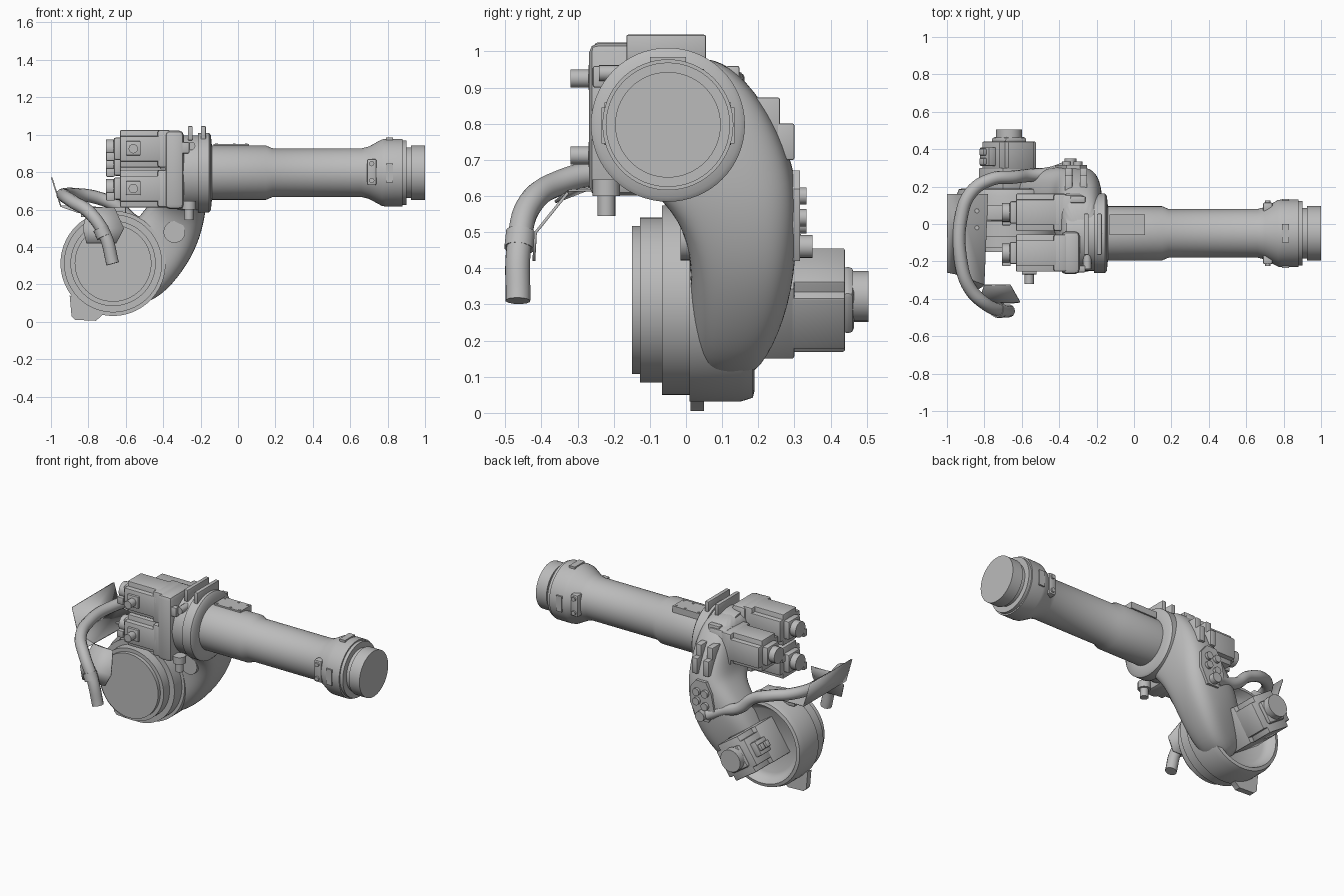
import bpy, bmesh, math
from mathutils import Vector, Matrix

old = bpy.data.objects.get("Cube")
if old:
    bpy.data.objects.remove(old, do_unlink=True)

grey = bpy.data.materials.new("cast_grey")
grey.use_nodes = True
grey.diffuse_color = (0.5, 0.5, 0.5, 1)
grey.node_tree.nodes["Principled BSDF"].inputs["Base Color"].default_value = (0.5, 0.5, 0.5, 1)

# Matrices that turn local z to the wanted axis
AXIS = {"x": Matrix.Rotation(math.pi / 2, 4, "Y"),
        "y": Matrix.Rotation(-math.pi / 2, 4, "X"),
        "z": Matrix.Identity(4)}


def finish(name, bm, angle=35, subsurf=0):
    bmesh.ops.recalc_face_normals(bm, faces=bm.faces)
    mesh = bpy.data.meshes.new(name)
    bm.to_mesh(mesh)
    bm.free()
    mesh.materials.append(grey)
    ob = bpy.data.objects.new(name, mesh)
    bpy.context.collection.objects.link(ob)
    if subsurf:
        mod = ob.modifiers.new("Subdivision", "SUBSURF")
        mod.levels = mod.render_levels = subsurf
    bpy.ops.object.select_all(action="DESELECT")
    ob.select_set(True)
    bpy.context.view_layer.objects.active = ob
    bpy.ops.object.shade_smooth_by_angle(angle=math.radians(angle))
    return ob


def box(name, x, y, z, bevel=0.0, rot=None):
    """Box from three (min, max) ranges, optionally rotated about its centre."""
    bm = bmesh.new()
    bmesh.ops.create_cube(bm, size=1)
    bmesh.ops.scale(bm, vec=(x[1] - x[0], y[1] - y[0], z[1] - z[0]), verts=bm.verts)
    if bevel:
        bmesh.ops.bevel(bm, geom=bm.edges[:], offset=bevel, segments=2, affect="EDGES", profile=0.5)
    if rot:
        bm.transform(rot)
    bm.transform(Matrix.Translation((sum(x) / 2, sum(y) / 2, sum(z) / 2)))
    return finish(name, bm)


def skin(bm, rings):
    loops = [[bm.verts.new(p) for p in ring] for ring in rings]
    n = len(loops[0])
    for a, b in zip(loops, loops[1:]):
        for i in range(n):
            bm.faces.new((a[i], a[(i + 1) % n], b[(i + 1) % n], b[i]))
    bm.faces.new(loops[0])
    bm.faces.new(loops[-1])


def lathe(name, axis, centre, profile, n=48):
    """Turned part from (position along axis, radius) pairs."""
    bm = bmesh.new()
    skin(bm, [[(r * math.cos(math.tau * i / n), r * math.sin(math.tau * i / n), t)
               for i in range(n)] for t, r in profile])
    bm.transform(Matrix.Translation(centre) @ AXIS[axis])
    return finish(name, bm)


def rod(name, axis, centre, length, r, n=20):
    return lathe(name, axis, centre, [(0, r), (length, r)], n)


def prism(name, points, y0, y1):
    """Outline in x and z, extruded along y."""
    bm = bmesh.new()
    skin(bm, [[(x, y, z) for x, z in points] for y in (y0, y1)])
    return finish(name, bm)


# Forearm tube with flared wrist and end disc
AY, AZ = -0.05, 0.797
lathe("forearm_tube", "x", (0, AY, AZ),
      [(-.2, .145), (.15, .145), (.185, .13), (.66, .13), (.7, .14), (.77, .178), (.79, .181), (.88, .181),
       (.88, .172), (.9, .172), (.9, .145)], 64)
lathe("wrist_disc", "x", (0, AY, AZ), [(.89, .135), (.925, .135), (.925, .146), (1, .146)], 64)
lathe("head_housing", "x", (0, AY, AZ),
      [(-.36, .19), (-.3, .2), (-.215, .2), (-.215, .213), (-.155, .213), (-.145, .2), (-.14, .15)], 64)
box("forearm_top_plate", (-.13, .06), (-.06, .05), (.91, .951))
for sx in (-.115, -.02, .045):
    for sy in (-.045, .035):
        rod("plate_screw", "z", (sx, sy, .94), .014, .007, 8)
for s, tag in ((-1, "front"), (1, "back")):
    y = AY + s * .14
    box("wrist_bumper_" + tag, (.69, .74), (y - .025, y + .025), (.73, .87), .008)
    for dz in (-.045, .045):
        rod("bumper_knob_" + tag, "y", (.715, y - .035, .8 + dz), .07, .014, 12)
    y = AY + s * .176
    box("wrist_plate_" + tag, (.79, .83), (y - .008, y + .008), (.745, .845))
box("wrist_plate_top", (.79, .83), (-.1, 0), (.96, .985))

# Cast lower arm, lofted through rounded sections: left end, right end, depth range
sections = [((-.72, .2), (-.58, .08), (.03, .18)),
            ((-.65, .35), (-.44, .11), (.015, .24)),
            ((-.58, .5), (-.32, .23), (.01, .295)),
            ((-.5, .6), (-.225, .38), (.01, .31)),
            ((-.45, .66), (-.18, .53), (-.04, .31)),
            ((-.43, .71), (-.165, .65), (-.17, .3)),
            ((-.42, .81), (-.165, .8), (-.22, .25)),
            ((-.4, .92), (-.18, .92), (-.2, .17)),
            ((-.37, .99), (-.2, .99), (-.15, .08))]


def power(v, p=.65):
    return math.copysign(abs(v) ** p, v)


rings = []
for left, right, (y0, y1) in sections:
    a, b = Vector((left[0], 0, left[1])), Vector((right[0], 0, right[1]))
    ring = []
    for i in range(20):
        t = math.tau * i / 20
        p = (a + b) / 2 + (b - a) / 2 * power(math.cos(t))
        p.y = (y0 + y1) / 2 + (y1 - y0) / 2 * power(math.sin(t))
        ring.append(p)
    rings.append(ring)
bm = bmesh.new()
skin(bm, rings)
finish("lower_arm_casting", bm, 60, 2)

# Shoulder drum with stepped front discs and dished back
HX, HZ = -.668, .312
lathe("shoulder_drum", "y", (HX, 0, HZ),
      [(-.15, .205), (-.127, .205), (-.127, .228), (-.066, .228), (-.066, .262), (.01, .262), (.01, .281),
       (.15, .281), (.185, .27), (.19, .25), (.15, .23), (.13, .2)], 72)
prism("stop_lug", [(-.9, .14), (-.89, .03), (-.87, .01), (-.76, .005), (-.72, .04), (-.66, .06)], .012, .05)
rod("side_port", "y", (-.34, -.015, .48), .1, .058, 32)

# Shoulder motor, turned about its shaft
turn = Matrix.Rotation(math.radians(34), 4, "Y")


def shoulder_box(name, u, y, w, bevel=0.006):
    c = turn @ Vector((sum(u) / 2, 0, sum(w) / 2)) + Vector((HX, 0, HZ))
    hu, hw = (u[1] - u[0]) / 2, (w[1] - w[0]) / 2
    box(name, (c.x - hu, c.x + hu), y, (c.z - hw, c.z + hw), bevel, turn)


shoulder_box("shoulder_motor_flange", (-.118, .118), (.1, .3), (-.118, .118))
shoulder_box("shoulder_motor_body_wide", (-.118, .118), (.29, .44), (-.085, .085))
shoulder_box("shoulder_motor_body_tall", (-.085, .085), (.29, .44), (-.118, .118))
shoulder_box("shoulder_motor_cap", (-.07, .07), (.43, .465), (-.07, .07), .015)
rod("shoulder_motor_end", "y", (HX, .46, HZ + .01), .045, .07, 24)
shoulder_box("shoulder_connector_base", (-.16, -.1), (.31, .41), (-.045, .045))
for y in (.335, .385):
    shoulder_box("shoulder_connector", (-.18, -.15), (y - .018, y + .018), (-.02, .02))


# Head motors: y, z of the shaft
def head_motor(name, y, z, front):
    h = .1
    box(name + "_flange", (-.43, -.36), (y - h, y + h), (z - h, z + h), .012)
    box(name + "_wide", (-.63, -.4), (y - h, y + h), (z - .068, z + .068), .006)
    box(name + "_tall", (-.63, -.4), (y - .068, y + .068), (z - h, z + h), .006)
    box(name + "_cap", (-.665, -.62), (y - .06, y + .06), (z - .06, z + .06), .012)
    rod(name + "_end", "x", (-.705, y, z), .06, .05, 24)
    box(name + "_lug", (-.705, -.66), (y - .07, y - .035), (z - .065, z - .02), .005)
    if front:
        box(name + "_connector_base", (-.6, -.52), (y - h - .015, y - .08), (z - .035, z + .04), .005)
        rod(name + "_connector", "y", (-.56, y - h - .065, z), .06, .025, 16)


head_motor("upper_motor", -.155, .925, True)
head_motor("lower_motor", -.155, .712, True)
head_motor("inner_motor", .062, .84, False)
box("motor_mount", (-.39, -.29), (-.268, -.04), (.602, 1.022), .025)
box("inner_motor_mount", (-.39, -.26), (-.06, .162), (.72, .95), .03)

# Lifting rails and fittings on the head
for x in (-.255, -.185):
    box("lifting_rail", (x - .013, x + .013), (-.165, .055), (.97, 1.046), .005)
for y in (-.24, .13):
    box("head_bracket", (-.34, -.26), (y - .018, y + .018), (.9, .96), .006)
rod("head_fitting", "z", (-.262, -.22, .545), .1, .025, 16)
rod("head_fitting_collar", "z", (-.262, -.22, .6), .045, .038, 16)
rod("head_front_plug", "y", (-.25, -.24, .94), .08, .022, 16)

# Service plate and plugs on the back of the casting
prism("service_plate", [(-.42, .5), (-.38, .42), (-.3, .42), (-.25, .52), (-.25, .62), (-.29, .67), (-.36, .67),
                        (-.4, .6)], .27, .315)
for x, z in ((-.3, .6), (-.36, .6), (-.3, .54), (-.36, .52)):
    rod("service_plug", "y", (x, .3, z), .033, .024, 12)
rod("cable_outlet", "y", (-.34, .29, .46), .06, .032, 16)
for x in (-.35, -.27):
    box("back_bracket", (x - .02, x + .02), (.14, .26), (.74, .872), .005)
    box("back_bracket_step", (x - .02, x + .02), (.22, .3), (.7, .8), .005)


# Cable hose
def tube(name, points, r):
    curve = bpy.data.curves.new(name, "CURVE")
    curve.dimensions = "3D"
    curve.bevel_depth = r
    curve.bevel_resolution = 4
    curve.use_fill_caps = True
    curve.resolution_u = 8
    s = curve.splines.new("BEZIER")
    s.bezier_points.add(len(points) - 1)
    for bp, p in zip(s.bezier_points, points):
        bp.co = p
        bp.handle_left_type = bp.handle_right_type = "AUTO"
    curve.materials.append(grey)
    bpy.context.collection.objects.link(bpy.data.objects.new(name, curve))


tube("cable_hose", [(-.36, .3, .46), (-.45, .27, .5), (-.56, .26, .54), (-.65, .25, .62), (-.76, .24, .665),
                    (-.87, .17, .68), (-.925, .03, .68), (-.925, -.2, .67), (-.88, -.34, .64),
                    (-.79, -.43, .58), (-.71, -.462, .46), (-.67, -.465, .31)], .035)
tube("hose_cuff", [(-.735, -.457, .5), (-.715, -.462, .455)], .042)

# Bent hose bracket made of sheet
bm = bmesh.new()
sheet = [[(-1, .16, .77), (-1, -.26, .77), (-.95, -.27, .615), (-.95, .16, .615)],
         [(-.95, .16, .615), (-.95, -.27, .615), (-.8, -.33, .612), (-.78, .16, .612)],
         [(-.95, -.27, .615), (-.85, -.36, .58), (-.8, -.33, .612)],
         [(-.8, -.33, .612), (-.83, -.42, .5), (-.61, -.42, .5), (-.66, -.33, .612)],
         [(-.83, -.42, .5), (-.81, -.425, .42), (-.65, -.425, .42), (-.61, -.42, .5)]]
for face in sheet:
    bm.faces.new([bm.verts.new(p) for p in face])
bmesh.ops.remove_doubles(bm, verts=bm.verts, dist=.001)
bracket = finish("hose_bracket", bm, 20)
solid = bracket.modifiers.new("Thickness", "SOLIDIFY")
solid.thickness = .008
for y in (-.02, .07):
    rod("bracket_screw", "z", (-.84, y, .61), .012, .012, 8)
box("bracket_foot", (-.84, -.6), (.02, .1), (.56, .612), .004)
